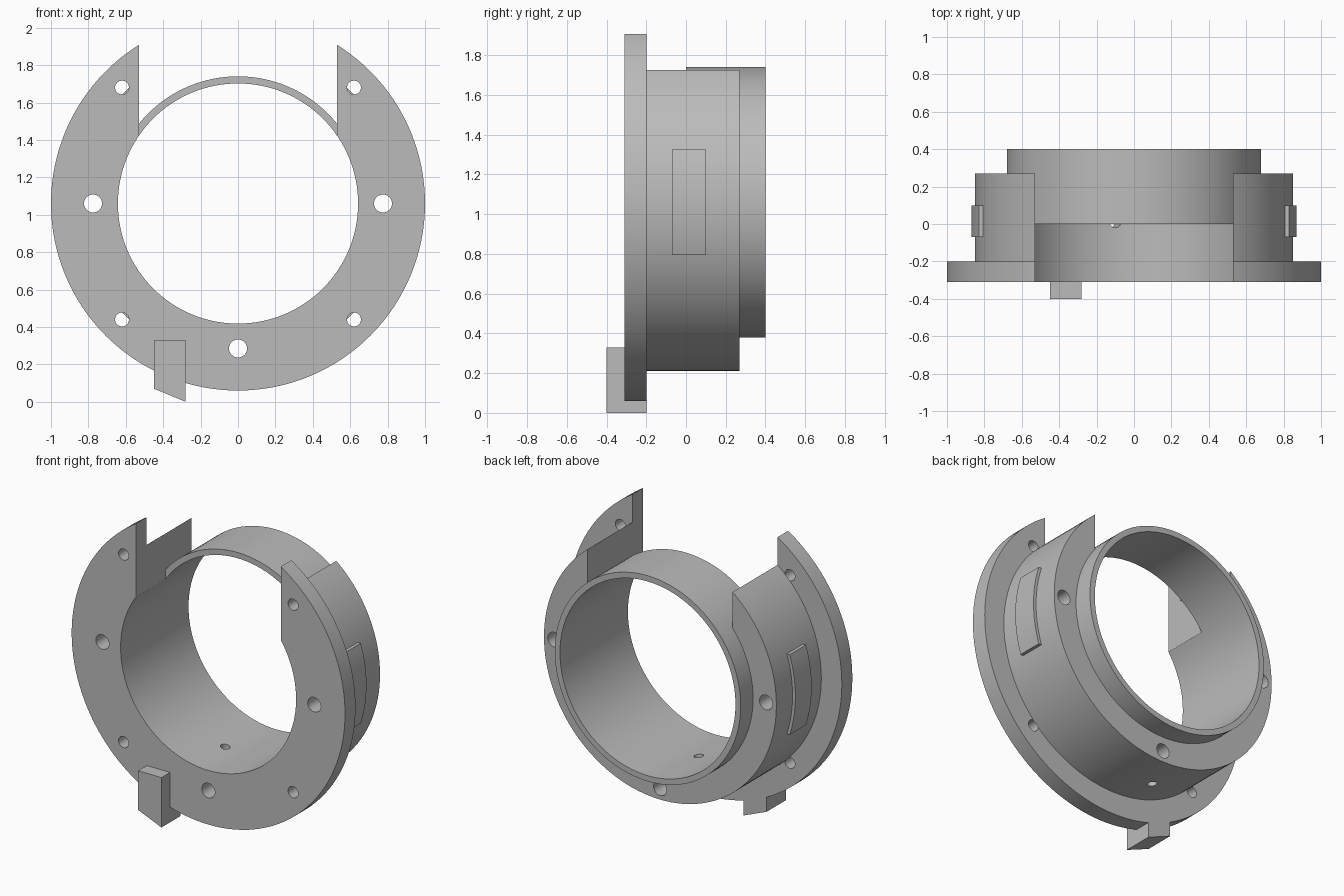
import bpy
from math import sin, cos, pi, asin, radians
from mathutils import Matrix

cube = bpy.data.objects.get("Cube")
if cube:
    bpy.data.objects.remove(cube, do_unlink=True)

AXIS_Z = 1.06   # height of the bore axis
SLOT = 0.53     # half width of the top slot

metal = bpy.data.materials.new("plain_grey")
metal.use_nodes = True
grey = (0.5, 0.5, 0.5, 1)
metal.diffuse_color = grey
metal.node_tree.nodes["Principled BSDF"].inputs["Base Color"].default_value = grey


def arc(r, start, end, n, x=0, z=0):
    return [(x + r * cos(start + (end - start) * i / n),
             z + r * sin(start + (end - start) * i / n)) for i in range(n + 1)]


def circle(r, x=0, z=0, n=128):
    return arc(r, 0, 2 * pi, n, x, z)[:-1]


def prism(name, outline, y0, y1, matrix=Matrix()):
    """Extrude an x-z outline (counter-clockwise from the front) along y."""
    n = len(outline)
    verts = [(x, y, z) for y in (y0, y1) for x, z in outline]
    faces = [tuple(range(n)), tuple(reversed(range(n, 2 * n)))]
    faces += [((i + 1) % n, i, i + n, (i + 1) % n + n) for i in range(n)]
    mesh = bpy.data.meshes.new(name)
    mesh.from_pydata(verts, [], faces)
    mesh.transform(Matrix.Translation((0, 0, AXIS_Z)) @ matrix)
    mesh.materials.append(metal)
    obj = bpy.data.objects.new(name, mesh)
    bpy.context.collection.objects.link(obj)
    return obj


def combine(tool, operation):
    """Apply a boolean to the housing and discard the tool."""
    tool.hide_render = True
    bpy.context.view_layer.objects.active = housing
    mod = housing.modifiers.new(tool.name, "BOOLEAN")
    mod.operation, mod.solver, mod.object = operation, "EXACT", tool
    bpy.ops.object.modifier_apply(modifier=mod.name)
    bpy.data.objects.remove(tool, do_unlink=True)


# Front flange and thick body, slotted at the top
housing = prism("flanged_housing", circle(1.0), -0.31, -0.20)
combine(prism("body", circle(0.85), -0.25, 0.27), "UNION")
slot = [(-SLOT, 0), (SLOT, 0), (SLOT, 1.2), (-SLOT, 1.2)]
combine(prism("slot", slot, -0.6, 0.6), "DIFFERENCE")

# Thin rear sleeve bridging the slot, then the bore through everything
combine(prism("sleeve", circle(0.68), 0.0, 0.40), "UNION")
combine(prism("bore", circle(0.642), -0.6, 0.6), "DIFFERENCE")

# Curved pads on both sides
half = asin(0.265 / 0.87)
for name, mid in (("left_pad", 0), ("right_pad", pi)):
    s = cos(mid)
    pad = arc(0.87, mid - half, mid + half, 16)
    pad += [(s * 0.75, s * 0.265), (s * 0.75, -s * 0.265)]
    combine(prism(name, pad, -0.07, 0.10), "UNION")

# Locating tab with a slanted foot
tab = [(-0.45, -0.99), (-0.28, -1.06), (-0.28, -0.73), (-0.45, -0.73)]
combine(prism("tab", tab, -0.40, -0.20), "UNION")

# Large holes through flange and body
for x, z in ((-0.775, 0), (0.775, 0), (0, -0.775)):
    combine(prism("large_hole", circle(0.048, x, z, 32), -0.6, 0.6), "DIFFERENCE")

# Small holes through the flange only
for x in (-0.62, 0.62):
    for z in (-0.62, 0.62):
        combine(prism("small_hole", circle(0.037, x, z, 32), -0.6, -0.20), "DIFFERENCE")

# Radial drain hole in the bottom of the body
aim = (Matrix.Translation((0, 0.01, 0)) @ Matrix.Rotation(radians(9), 4, "Y")
       @ Matrix.Rotation(-pi / 2, 4, "X"))
combine(prism("drain_hole", circle(0.03, n=32), 0.5, 0.95, aim), "DIFFERENCE")

# Smooth shading with sharp edges
bpy.ops.object.select_all(action="DESELECT")
housing.select_set(True)
bpy.context.view_layer.objects.active = housing
bpy.ops.object.shade_smooth_by_angle(angle=radians(30))
